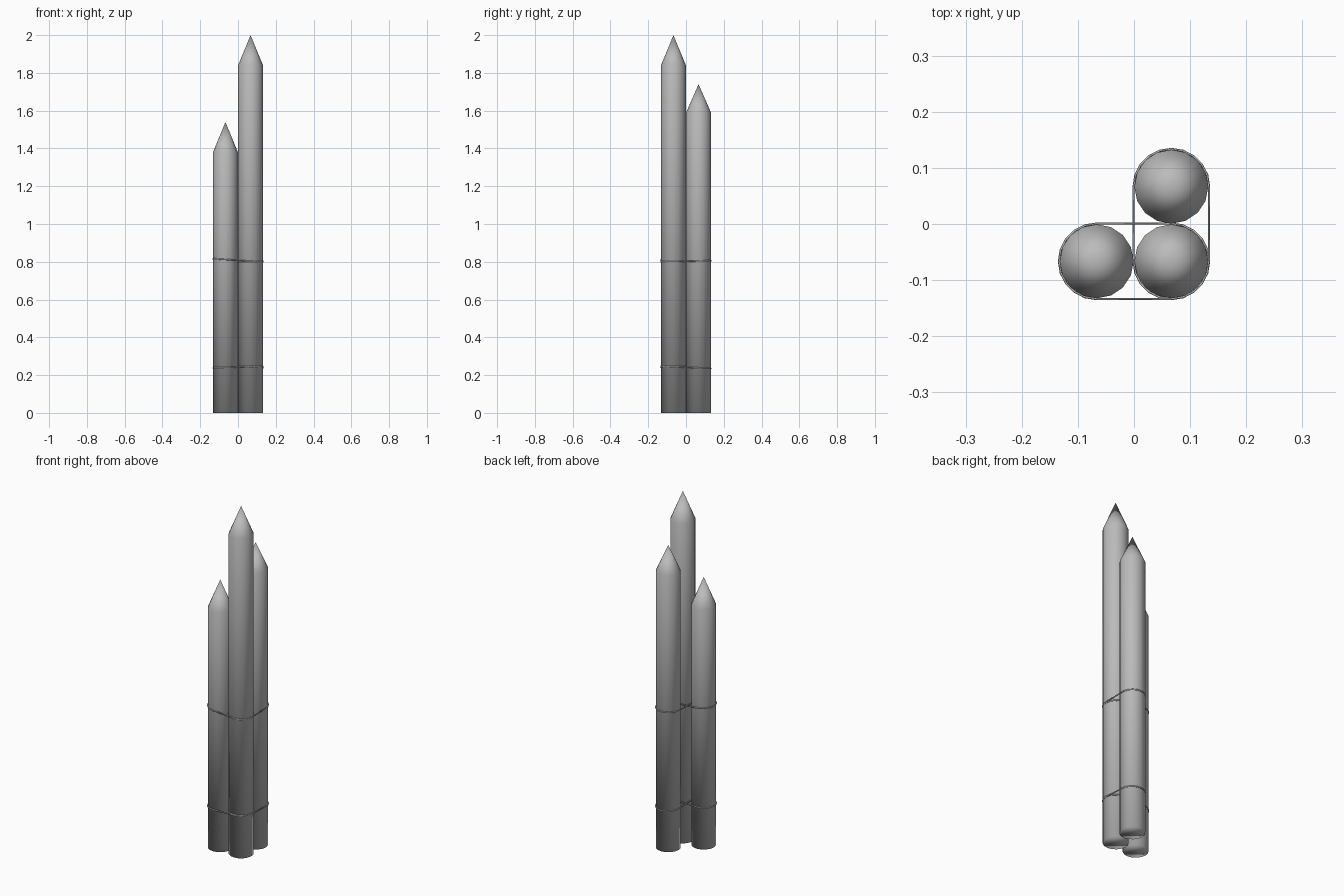
import bpy, math
from mathutils import Vector

cube = bpy.data.objects.get("Cube")
if cube:
    bpy.data.objects.remove(cube)

SPACING = 0.0665   # distance of every post axis from the centre lines
RADIUS = 0.066
SIDES = 16

grey = bpy.data.materials.new("weathered grey")
grey.use_nodes = True
grey.diffuse_color = (0.5, 0.5, 0.5, 1)
grey.node_tree.nodes["Principled BSDF"].inputs["Base Color"].default_value = (0.5, 0.5, 0.5, 1)


def add_mesh(name, verts, faces):
    mesh = bpy.data.meshes.new(name)
    mesh.from_pydata(verts, [], faces)
    mesh.materials.append(grey)
    mesh.shade_smooth()
    obj = bpy.data.objects.new(name, mesh)
    bpy.context.collection.objects.link(obj)
    return obj


def add_post(name, x, y, shoulder, tip):
    """Round stake: closed base, straight shaft, sharpened point."""
    verts, faces = [], []
    for z in (0, shoulder):
        for i in range(SIDES):
            a = math.tau * i / SIDES
            verts.append((x + RADIUS * math.cos(a), y + RADIUS * math.sin(a), z))
    apex = len(verts)
    verts.append((x, y, tip))
    for i in range(SIDES):
        j = (i + 1) % SIDES
        faces.append((i, j, SIDES + j, SIDES + i))
        faces.append((SIDES + i, SIDES + j, apex))
    faces.append(tuple(reversed(range(SIDES))))
    add_mesh(name, verts, faces)


def add_binding(name, start, end, z_start, z_end, radius=0.0672, wire=0.002):
    """Thin wire loop pulled around two neighbouring posts."""
    start, end = Vector(start), Vector(end)
    along = (end - start).normalized()
    across = Vector((-along.y, along.x))
    span = (end - start).length
    path = []
    for centre, turn in ((end, -math.pi / 2), (start, math.pi / 2)):
        for i in range(11):
            a = turn + math.pi * i / 10
            out = along * math.cos(a) + across * math.sin(a)
            p = centre + out * radius
            t = (p - start).dot(along) / span
            path.append((p, out, z_start + (z_end - z_start) * t))
    ring, verts, faces = 6, [], []
    for p, out, z in path:
        for k in range(ring):
            b = math.tau * k / ring
            q = p + out * wire * math.cos(b)
            verts.append((q.x, q.y, z + 2 * wire * math.sin(b)))
    n = len(path)
    for i in range(n):
        for k in range(ring):
            i2, k2 = (i + 1) % n, (k + 1) % ring
            faces.append((i * ring + k, i2 * ring + k, i2 * ring + k2, i * ring + k2))
    add_mesh(name, verts, faces)


# Three stakes in an L
corner, side, back = (SPACING, -SPACING), (-SPACING, -SPACING), (SPACING, SPACING)
add_post("tall_post", *corner, 1.84, 2.0)
add_post("short_post", *side, 1.38, 1.54)
add_post("middle_post", *back, 1.59, 1.74)

# Wire loops, two levels on each pair
add_binding("upper_side_binding", side, corner, 0.812, 0.803)
add_binding("lower_side_binding", side, corner, 0.24, 0.244)
add_binding("upper_back_binding", corner, back, 0.801, 0.804)
add_binding("lower_back_binding", corner, back, 0.244, 0.238)
